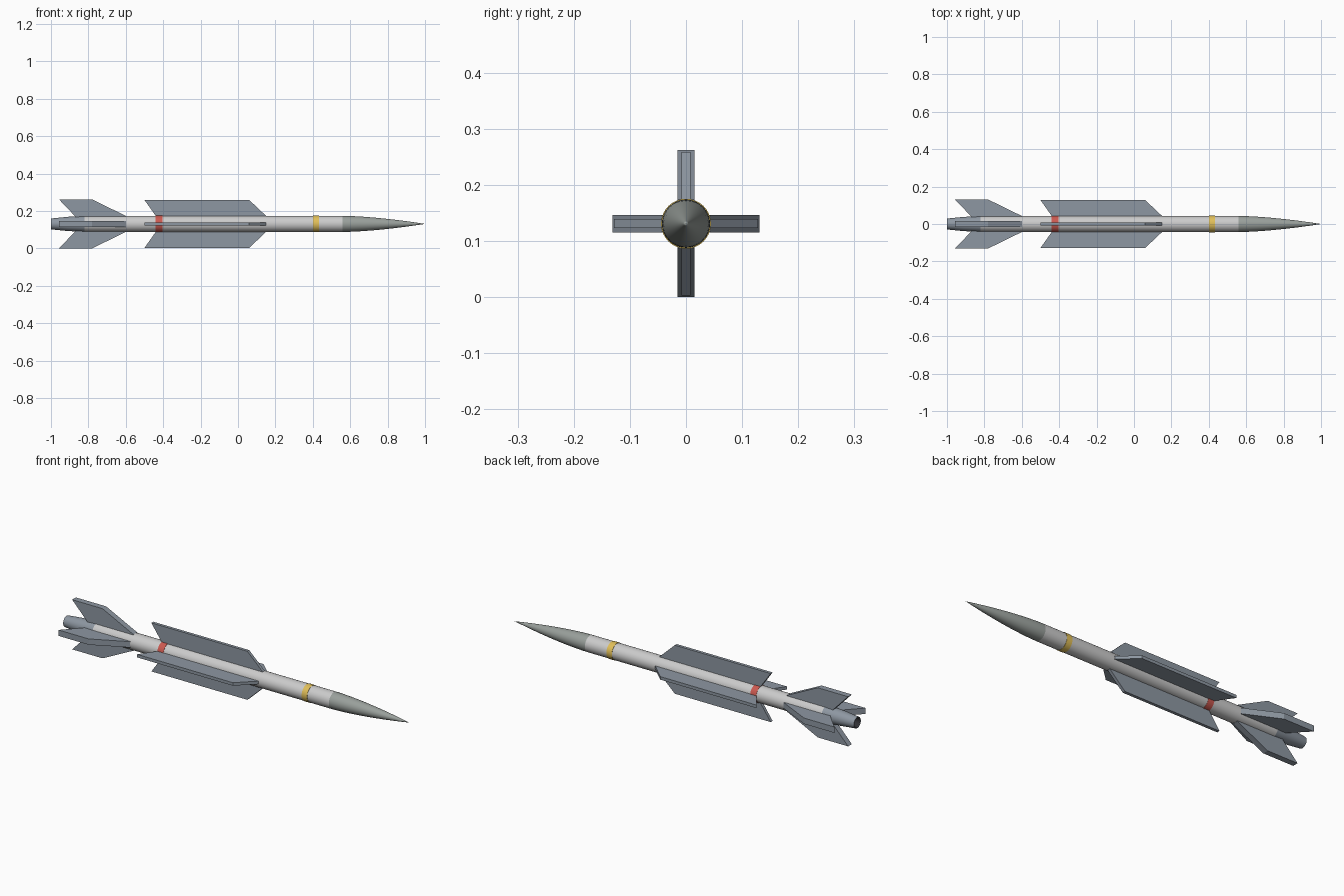
import bpy, bmesh, math
from mathutils import Matrix

if "Cube" in bpy.data.objects:
    bpy.data.objects.remove(bpy.data.objects["Cube"])

AXIS_Z = 0.131   # height of the body axis
R = 0.043        # body radius
SIDES = 32


def material(name, rgb):
    m = bpy.data.materials.new(name)
    m.diffuse_color = (*rgb, 1)
    m.use_nodes = True
    m.node_tree.nodes["Principled BSDF"].inputs["Base Color"].default_value = m.diffuse_color
    return m


WHITE = material("off_white", (0.76, 0.77, 0.74))
NOSE = material("nose_grey", (0.32, 0.35, 0.33))
STEEL = material("blue_grey", (0.27, 0.31, 0.36))
DARK = material("nozzle_dark", (0.03, 0.03, 0.035))
RED = material("red", (0.6, 0.1, 0.08))
YELLOW = material("yellow", (0.75, 0.52, 0.1))


def finish(name, bm, mat):
    bmesh.ops.remove_doubles(bm, verts=bm.verts, dist=1e-6)
    bmesh.ops.recalc_face_normals(bm, faces=bm.faces)
    me = bpy.data.meshes.new(name)
    bm.to_mesh(me)
    bm.free()
    me.materials.append(mat)
    ob = bpy.data.objects.new(name, me)
    bpy.context.collection.objects.link(ob)
    ob.location.z = AXIS_Z
    return ob


def lathe(name, profile, mat):
    """Spin (x, radius) points around the body axis."""
    bm = bmesh.new()
    vs = [bm.verts.new((x, 0, r)) for x, r in profile]
    es = [bm.edges.new(p) for p in zip(vs, vs[1:])]
    bmesh.ops.spin(bm, geom=vs + es, cent=(0, 0, 0), axis=(1, 0, 0),
                   angle=2 * math.pi, steps=SIDES, use_duplicate=False)
    ob = finish(name, bm, mat)
    bpy.ops.object.select_all(action='DESELECT')
    ob.select_set(True)
    bpy.context.view_layer.objects.active = ob
    bpy.ops.object.shade_smooth_by_angle(angle=math.radians(30))
    return ob


def fin_set(name, outline, half):
    """Four flat plates from an (x, span) outline, every 90 degrees."""
    for i in range(4):
        bm = bmesh.new()
        f = bm.faces.new([bm.verts.new((x, -half, s)) for x, s in outline])
        ext = bmesh.ops.extrude_face_region(bm, geom=[f])
        verts = [v for v in ext["geom"] if isinstance(v, bmesh.types.BMVert)]
        bmesh.ops.translate(bm, verts=verts, vec=(0, 2 * half, 0))
        bm.transform(Matrix.Rotation(i * math.pi / 2, 4, 'X'))
        finish(f"{name}_{i + 1}", bm, STEEL)


# Body tube and ogive nose
lathe("body_tube", [(-0.82, 0), (-0.82, R), (0.56, R), (0.56, 0)], WHITE)
N = 14
lathe("nose_cone", [(0.56, 0)] + [(0.56 + 0.44 * i / N, R * (1 - (i / N) ** 1.6))
                                  for i in range(N + 1)], NOSE)

# Tapered tail with a recessed nozzle
lathe("tail_cone", [(-0.82, 0), (-0.82, R), (-0.91, 0.038), (-1.0, 0.029),
                    (-1.0, 0.025), (-0.95, 0.02)], STEEL)
lathe("nozzle_interior", [(-0.998, 0.0248), (-0.95, 0.018), (-0.95, 0)], DARK)

# Painted bands
for name, x0, x1, mat in (("red_band", -0.44, -0.405, RED),
                          ("yellow_band", 0.402, 0.434, YELLOW)):
    lathe(name, [(x0, R - 0.002), (x0, R + 0.0015),
                 (x1, R + 0.0015), (x1, R - 0.002)], mat)

# Long mid-body wings and tail fins; roots sink into the body
fin_set("wing", [(-0.42, 0.02), (-0.44, R), (-0.50, 0.128),
                 (0.06, 0.128), (0.15, R), (0.15, 0.02)], 0.008)
fin_set("tail_fin", [(-0.86, 0.02), (-0.873, R), (-0.957, 0.131),
                     (-0.78, 0.131), (-0.60, R), (-0.60, 0.02)], 0.0155)
